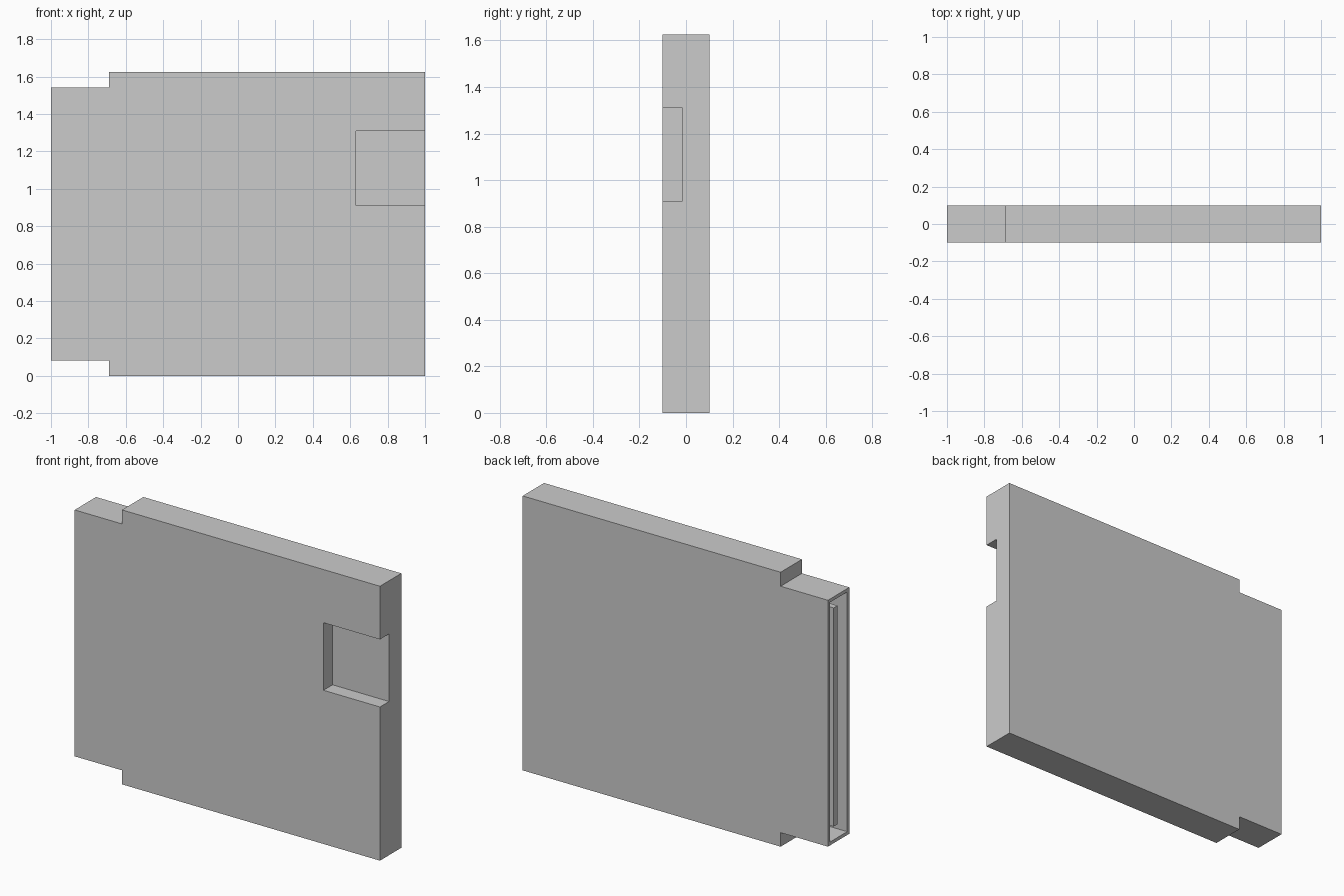
import bpy, bmesh
from mathutils import Vector

if "Cube" in bpy.data.objects:
    bpy.data.objects.remove(bpy.data.objects["Cube"])

H, T = 1.625, 0.1          # height, half thickness
STEP_X, STEP_Z = -0.69, 0.083
WALL = 0.02


def add_object(name, bm):
    bmesh.ops.recalc_face_normals(bm, faces=bm.faces)
    mesh = bpy.data.meshes.new(name)
    bm.to_mesh(mesh)
    bm.free()
    obj = bpy.data.objects.new(name, mesh)
    bpy.context.collection.objects.link(obj)
    return obj


def box(name, lo, hi):
    bm = bmesh.new()
    bmesh.ops.create_cube(bm, size=1)
    lo, hi = Vector(lo), Vector(hi)
    for v in bm.verts:
        v.co = (lo + hi) / 2 + v.co * (hi - lo)
    return add_object(name, bm)


def cut(target, cutter):
    cutter.hide_render = True
    mod = target.modifiers.new("cut", 'BOOLEAN')
    mod.operation, mod.solver, mod.object = 'DIFFERENCE', 'EXACT', cutter
    bpy.context.view_layer.objects.active = target
    bpy.ops.object.modifier_apply(modifier=mod.name)
    bpy.data.objects.remove(cutter)


# Stepped shell outline, extruded through the thickness
half = [(1, 0), (STEP_X, 0), (STEP_X, STEP_Z), (-1, STEP_Z)]
outline = half + [(x, H - z) for x, z in reversed(half)]
bm = bmesh.new()
face = bm.faces.new([bm.verts.new((x, -T, z)) for x, z in outline])
geom = bmesh.ops.extrude_face_region(bm, geom=[face])["geom"]
bmesh.ops.translate(bm, vec=(0, 2 * T, 0),
                    verts=[g for g in geom if isinstance(g, bmesh.types.BMVert)])
shell = add_object("shell", bm)

# Finger notch on the front right, open socket on the left end
cut(shell, box("notch_cutter", (0.63, -0.3, 0.91), (1.2, -0.015, 1.31)))
low = STEP_Z + WALL
cut(shell, box("socket_cutter", (-1.2, -T + WALL, low),
               (STEP_X, T - WALL, H - low)))

# Contact board inside the socket
box("contact_board", (-0.98, -0.018, 0.165), (STEP_X + 0.01, 0.018, H - 0.165))
